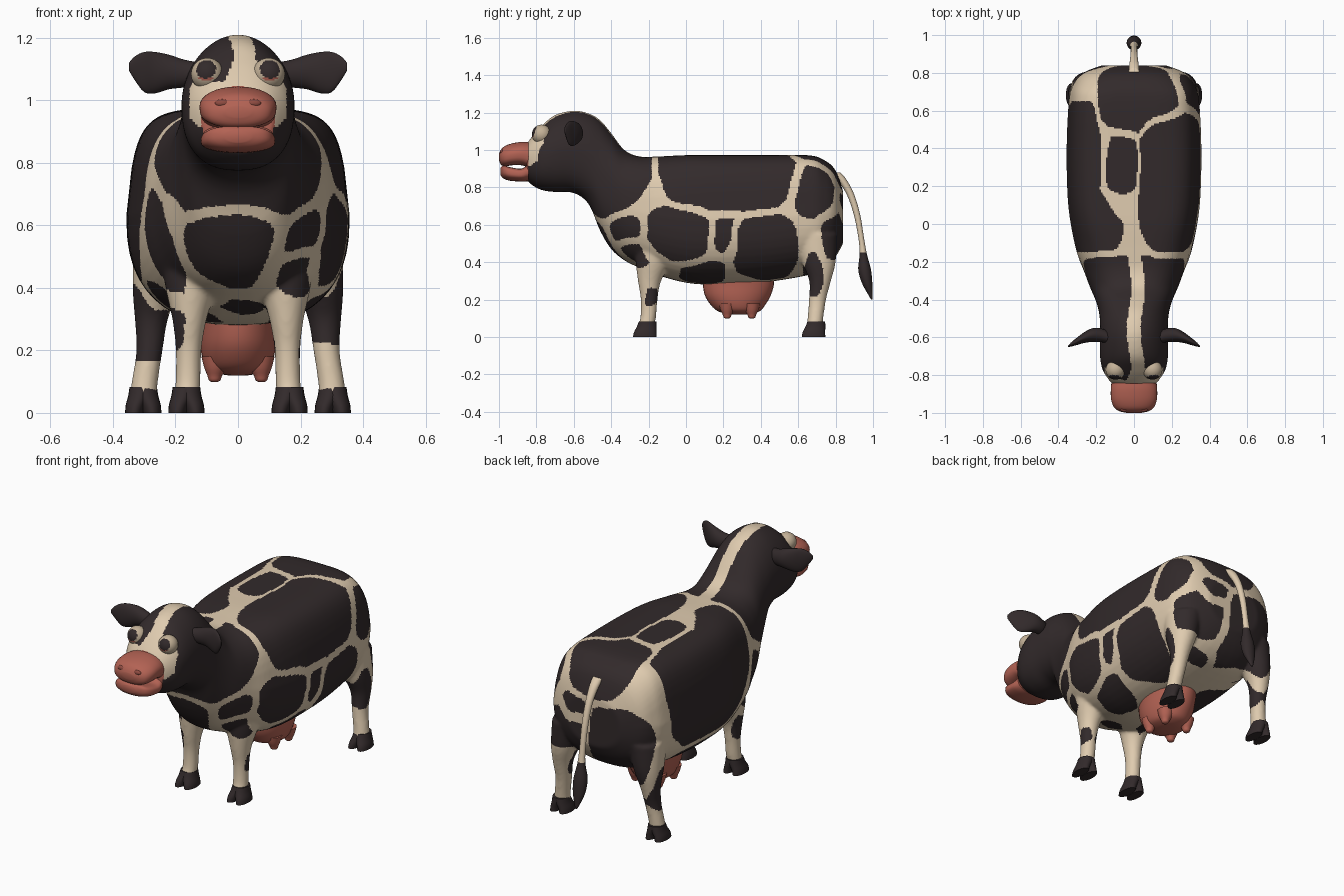
import bpy, bmesh, math
from mathutils import Vector, noise

def material(name, rgb):
    m = bpy.data.materials.new(name)
    m.diffuse_color = (*rgb, 1)
    return m

CREAM = material("cream", (0.74, 0.60, 0.43))
DARK = material("dark brown", (0.032, 0.023, 0.024))
PINK = material("pink", (0.45, 0.123, 0.088))
NOSTRIL = material("deep pink", (0.27, 0.07, 0.052))
LID = material("eyelid beige", (0.55, 0.44, 0.31))

def loft(bm, axis, rows, sides=32, sub=4):
    """Rows (t, a, b, ra, rb[, n_up, n_down]) of superellipses along an axis, smoothed."""
    rows = [tuple(r) + (2, 2) if len(r) == 5 else r for r in rows]
    fine = []
    for i in range(len(rows) - 1):
        p = [rows[max(0, min(len(rows) - 1, i + k))] for k in (-1, 0, 1, 2)]
        for s in range(sub):
            t = s / sub
            fine.append([0.5 * (2 * b + (c - a) * t + (2 * a - 5 * b + 4 * c - d) * t * t
                         + (3 * b - a - 3 * c + d) * t ** 3) for a, b, c, d in zip(*p)])
    fine.append(rows[-1])
    rings = []
    for t, a, b, ra, rb, nu, nd in fine:
        ring = []
        for k in range(sides):
            c, s = math.cos(math.tau * k / sides), math.sin(math.tau * k / sides)
            n = nu if s > 0 else nd
            co = [a + ra * math.copysign(abs(c) ** (2 / n), c),
                  b + rb * math.copysign(abs(s) ** (2 / n), s)]
            co.insert(axis, t)
            ring.append(bm.verts.new(co))
        rings.append(ring)
    for r, q in zip(rings, rings[1:]):
        for k in range(sides):
            bm.faces.new((r[k], r[k - 1], q[k - 1], q[k]))
    bm.faces.new(rings[0])
    bm.faces.new(rings[-1])

def profile_rows(rows):
    """Side profile (y, top, bottom, half width, n_up, n_down) to loft rows."""
    return [(y, 0, (t + b) / 2, w, (t - b) / 2, nu, nd) for y, t, b, w, nu, nd in rows]

def ball(bm, centre, radii):
    v = bmesh.ops.create_uvsphere(bm, u_segments=48, v_segments=32, radius=1)["verts"]
    bmesh.ops.scale(bm, vec=radii, verts=v)
    bmesh.ops.translate(bm, vec=centre, verts=v)

def finish(bm, name, mats, rule=None, smooth=50):
    bmesh.ops.recalc_face_normals(bm, faces=bm.faces)
    me = bpy.data.meshes.new(name)
    bm.to_mesh(me)
    bm.free()
    ob = bpy.data.objects.new(name, me)
    bpy.context.collection.objects.link(ob)
    for m in mats:
        me.materials.append(m)
    bpy.ops.object.select_all(action='DESELECT')
    ob.select_set(True)
    bpy.context.view_layer.objects.active = ob
    bpy.ops.object.shade_smooth_by_angle(angle=math.radians(smooth))
    if rule:
        for p in me.polygons:
            p.material_index = rule(p.center)
    return ob

# Body, neck, head and legs fused into one skin
bm = bmesh.new()
loft(bm, 1, profile_rows([
    (.84, .78, .50, .17, 2.4, 2.2), (.80, .89, .43, .27, 2.8, 2.3), (.74, .945, .37, .32, 3.6, 2.4),
    (.65, .972, .33, .345, 4.6, 2.5), (.4, .972, .29, .357, 5, 2.5), (.15, .972, .28, .352, 5, 2.5),
    (0, .972, .29, .335, 4.6, 2.5), (-.15, .965, .33, .303, 3.6, 2.4), (-.25, .965, .37, .265, 2.9, 2.3),
    (-.33, 1.0, .41, .235, 2.4, 2.3), (-.4, 1.09, .47, .205, 2.2, 2.3), (-.46, 1.16, .57, .187, 2.1, 2.4),
    (-.52, 1.195, .71, .18, 2, 2.5), (-.6, 1.21, .77, .18, 1.9, 2.5), (-.7, 1.187, .775, .18, 1.9, 2.4),
    (-.77, 1.13, .785, .167, 2.1, 2.3), (-.82, 1.075, .81, .137, 2.3, 2.3), (-.85, 1.035, .835, .112, 2.3, 2.3)]), 48)
for v in bm.verts:  # flanks lean inwards towards the back
    if v.co.y > -.3 and v.co.z > .66:
        v.co.x *= 1 - .36 * (v.co.z - .66) * min(1, (v.co.y + .3) / .2)
FRONT = [(.04, .165, -.22, .04, .045), (.1, .16, -.203, .04, .042), (.2, .158, -.197, .041, .045),
         (.3, .155, -.195, .055, .062), (.42, .15, -.17, .085, .1), (.55, .15, -.15, .09, .12)]
REAR = [(.04, .303, .685, .043, .045), (.1, .298, .692, .042, .042), (.2, .283, .703, .042, .046),
        (.3, .277, .717, .053, .058), (.4, .262, .71, .075, .09), (.55, .235, .69, .1, .12)]
for s in (1, -1):
    for rows in (FRONT, REAR):
        loft(bm, 2, [(z, s * x, y, rx, ry) for z, x, y, rx, ry in rows])
body = finish(bm, "body", [CREAM, DARK, PINK])
rem = body.modifiers.new("fuse", 'REMESH')
rem.mode, rem.voxel_size = 'VOXEL', 0.0085
sm = body.modifiers.new("soften", 'SMOOTH')
sm.factor, sm.iterations = 0.5, 8
for m in ("fuse", "soften"):
    bpy.ops.object.modifier_apply(modifier=m)

# Coat patches: side boxes (y0, y1, z0, z1) and full boxes (x0, x1, y0, y1, z0, z1)
RIGHT = [(-.16, .61, .65, 1.35), (-.41, -.24, .50, .65), (-.23, .13, .41, .70),
         (.14, .30, .44, .70), (.23, .60, .31, .67), (-.04, .21, .29, .40), (.58, .80, .63, .93),
         (.71, .86, .42, .67), (.63, .73, .22, .45), (-.22, -.15, .17, .27)]
LEFT = [(-.15, .65, .42, 1.4), (-.36, -.16, .36, .72), (.08, .52, .27, .42),
        (-.12, .08, .27, .42), (.60, .76, .17, .43)]
MIDDLE = [(-.6, .6, -1.1, -.17, .63, 1.4), (-.20, .25, .48, .95, .76, 1.2), (-.15, .03, .16, .48, .85, 1.1),
          (-.22, .12, -.7, -.2, .37, .64), (.11, .45, -.6, -.18, .35, .52), (-.09, .11, -.6, -.1, .26, .37),
          (.03, .2, .7, .95, .62, .78), (-.27, -.2, -.5, -.33, .46, .7),
          (-.32, .05, .52, 1.05, .26, .75), (-.26, -.17, -.3, -.1, .2, .35)]

def box_distance(p, box, side):
    d, small = 0.0, 9.0
    if side:
        edge = .03
        if side < 0 and p[2] > .85:
            edge = .04 + .13 * max(0, min(1, p[1] / .18))
        d = max(0.0, (edge + .12 - p[0] * side) / .12) ** 3
        coords = (p[1], p[2])
    else:
        coords = p
    for k, v in enumerate(coords):
        lo, hi = box[2 * k], box[2 * k + 1]
        r = (hi - lo) / 2
        small = min(small, r)
        d += abs((v - (lo + hi) / 2) / r) ** 3
    return (d ** (1 / 3) - 1) * small

PATCHES = [(b, 1) for b in RIGHT] + [(b, -1) for b in LEFT] + [(b, 0) for b in MIDDLE]

def coat(c):
    # Pink snout base, pale face and blaze over the crown
    if c.y < -.843:
        return 2
    if c.y < -.76 and .91 + max(0, abs(c.x) - .12) < c.z < 1.06 and abs(c.x) < .155:
        return 0
    blaze = .036 + .03 * max(0, min(1, (1.13 - c.z) / .08)) * (c.y < -.7)
    if c.z > .94 and c.y < -.15 and abs(c.x - .01 - .012 * math.sin(c.y * 14)) < blaze:
        return 0
    w = c + noise.noise_vector(c * 6) * .022
    p = (w.x, w.y, w.z)
    d = sorted(box_distance(p, b, s) for b, s in PATCHES)[:2]
    return int(d[0] < 0 and d[1] - d[0] > .034)

for p in body.data.polygons:
    p.use_smooth = True
    p.material_index = coat(p.center)

# Cloven hooves
for s, side in ((1, "right"), (-1, "left")):
    for end, hx, hy in (("front", .165, -.22), ("rear", .303, .682)):
        bm = bmesh.new()
        for toe in (1, -1):
            x = s * hx
            loft(bm, 2, [(0, x + toe * .029, hy, .029, .063), (.025, x + toe * .024, hy + .002, .032, .06),
                         (.055, x + toe * .012, hy + .01, .036, .053), (.083, x + toe * .005, hy + .015, .039, .047)], 20, 3)
        finish(bm, f"{side}_{end}_hoof", [DARK])

# Muzzle: upper lip and lower jaw, closing at the front
bm = bmesh.new()
loft(bm, 1, profile_rows([(-.843, 1.043, .905, .12, 2.1, 3), (-.88, 1.043, .918, .123, 2.1, 3),
     (-.93, 1.035, .918, .121, 2.1, 3), (-.97, 1.02, .912, .106, 2.1, 2.6),
     (-.99, 1.0, .922, .08, 2.1, 2.3), (-1.0, .98, .945, .04, 2, 2)]))
finish(bm, "upper_muzzle", [PINK])
bm = bmesh.new()
loft(bm, 1, profile_rows([(-.843, .925, .832, .112, 2.6, 2.2), (-.88, .9, .831, .119, 4, 2.2),
     (-.94, .908, .835, .113, 4, 2.2), (-.975, .917, .847, .09, 3, 2.2), (-.992, .905, .865, .04, 2, 2)]))
finish(bm, "lower_jaw", [PINK])
bm = bmesh.new()
for s in (1, -1):
    ball(bm, (s * .05, -.983, .99), (.024, .012, .013))
finish(bm, "nostrils", [NOSTRIL])

# Eyes with beige lids, dark pupils and a pink lower rim
for s, side in ((1, "right"), (-1, "left")):
    o = Vector((s * .098, -.772, 1.083))
    look = Vector((s * .1, -1, .4)).normalized()

    def eye_rule(c):
        d = (c - o).normalized()
        if d.dot(look) > .80:
            return 1
        return 2 if d.dot(look) > .70 and d.z < -.15 else 0
    bm = bmesh.new()
    ball(bm, o, (.052, .052, .052))
    finish(bm, side + "_eye", [LID, DARK, PINK], eye_rule)

    # Ears
    bm = bmesh.new()
    loft(bm, 0, [(s * x, y, z, ry, rz) for x, y, z, ry, rz in (
        (.12, -.605, 1.085, .03, .035), (.17, -.59, 1.085, .036, .044), (.22, -.588, 1.09, .036, .055),
        (.265, -.602, 1.088, .028, .066), (.3, -.62, 1.09, .02, .064),
        (.33, -.636, 1.102, .012, .038), (.349, -.648, 1.107, .004, .012))])
    finish(bm, side + "_ear", [DARK], smooth=80)

# Udder with four teats
bm = bmesh.new()
loft(bm, 2, [(.34, 0, .28, .13, .19), (.28, 0, .28, .125, .19), (.22, 0, .277, .122, .175),
             (.17, 0, .278, .112, .145), (.14, 0, .282, .095, .115), (.125, 0, .285, .06, .075),
             (.12, 0, .285, .03, .04)])
for x in (-.072, .072):
    for y in (.22, .352):
        loft(bm, 2, [(.18, x, y, .045, .045), (.145, x, y, .036, .036), (.12, x * 1.03, y, .024, .024),
                     (.104, x * 1.04, y, .018, .018), (.098, x * 1.04, y, .008, .008)], 16, 3)
finish(bm, "udder", [PINK], smooth=80)

# Tail with dark tuft
bm = bmesh.new()
loft(bm, 2, [(.88, 0, .79, .03, .035), (.84, 0, .833, .026, .026), (.76, 0, .88, .02, .02), (.65, 0, .915, .018, .017),
             (.52, 0, .938, .017, .015), (.44, 0, .948, .022, .02), (.36, 0, .955, .038, .034),
             (.29, 0, .968, .036, .028), (.23, 0, .985, .018, .013), (.2, 0, .994, .005, .004)], 20, 6)
finish(bm, "tail", [CREAM, DARK], lambda c: int(c.z < .45), 80)
